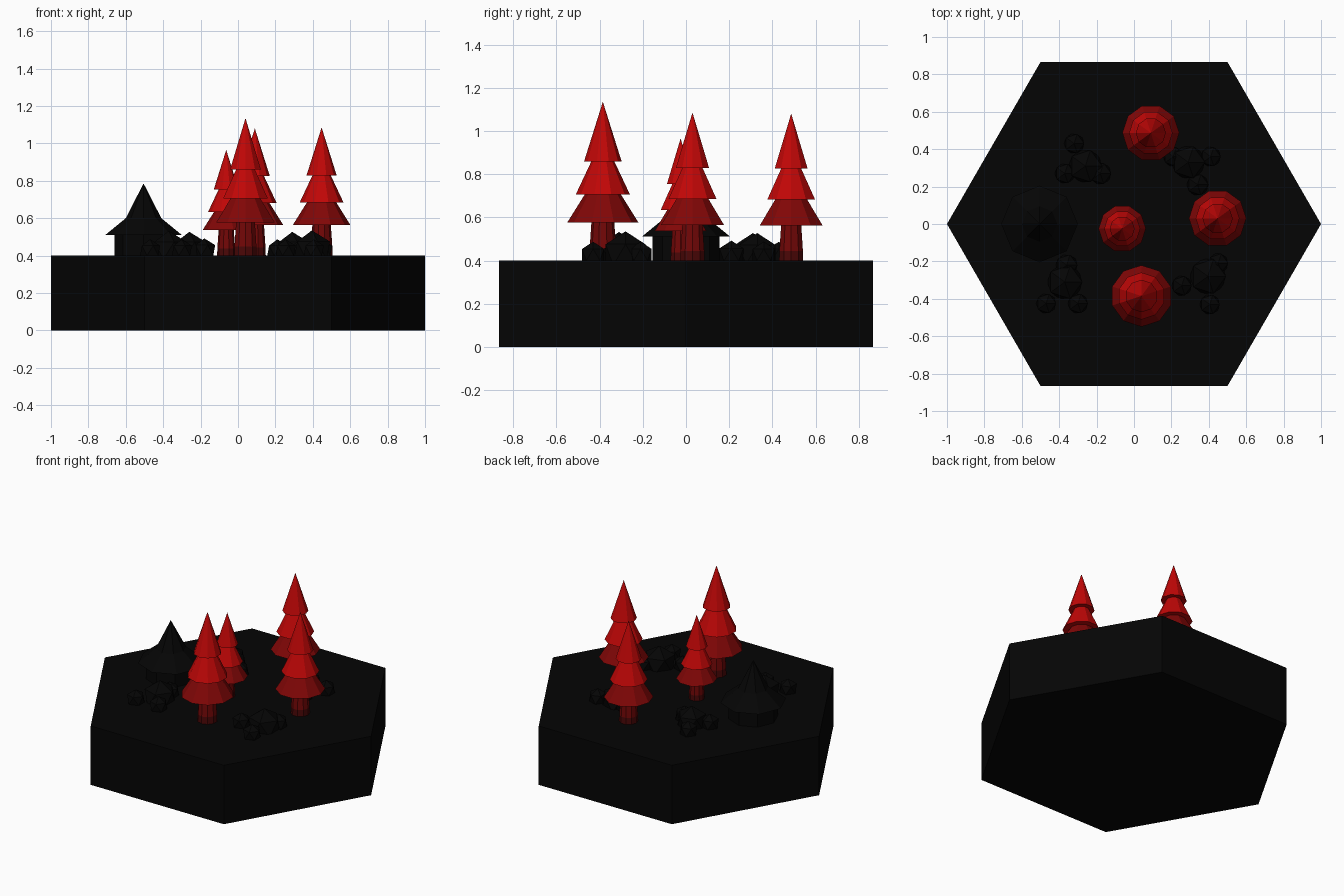
import bpy, bmesh, math
from mathutils import Matrix

cube = bpy.data.objects.get("Cube")
if cube:
    bpy.data.objects.remove(cube, do_unlink=True)


def material(name, rgb):
    m = bpy.data.materials.new(name)
    m.use_nodes = True
    m.diffuse_color = (*rgb, 1)
    bsdf = next(n for n in m.node_tree.nodes if n.type == 'BSDF_PRINCIPLED')
    bsdf.inputs["Base Color"].default_value = (*rgb, 1)
    return m


BLACK = material("near black", (0.0015, 0.0015, 0.0015))
RED = material("bright red", (0.53, 0.002, 0.002))
DEEP = material("deep red", (0.22, 0.002, 0.002))
TRUNK = material("dark trunk red", (0.17, 0.002, 0.002))
ROOT = material("darkest red", (0.07, 0.002, 0.002))


def add_object(name, bm, mats):
    mesh = bpy.data.meshes.new(name)
    bm.to_mesh(mesh)
    bm.free()
    for m in mats:
        mesh.materials.append(m)
    obj = bpy.data.objects.new(name, mesh)
    bpy.context.collection.objects.link(obj)
    return obj


def frustum(bm, x, y, z0, z1, r0, r1, sides=10, turn=90, mat=0):
    """Add a closed frustum (or cone when r1 is 0) standing on z0."""
    place = Matrix.Translation((x, y, (z0 + z1) / 2)) @ Matrix.Rotation(math.radians(turn), 4, 'Z')
    old = set(bm.faces)
    bmesh.ops.create_cone(bm, cap_ends=True, segments=sides, radius1=r0,
                          radius2=r1, depth=z1 - z0, matrix=place)
    for f in bm.faces:
        if f not in old:
            f.material_index = mat


GROUND = 0.4

# Hexagonal ground tile with corners at the left and right
bm = bmesh.new()
frustum(bm, 0, 0, 0, GROUND, 1, 1, sides=6)
add_object("ground_tile", bm, [BLACK])

# Trees: (bottom height, top height, bottom radius, top radius, material), per unit of tree height
TREE_PARTS = [
    (0.00, 0.065, 0.086, 0.084, 3),
    (0.065, 0.30, 0.084, 0.068, 2),
    (0.24, 0.43, 0.224, 0.105, 1),
    (0.415, 0.64, 0.171, 0.065, 0),
    (0.625, 1.00, 0.118, 0.0, 0),
]


def tree(name, x, y, height, turn=90):
    bm = bmesh.new()
    for z0, z1, r0, r1, mat in TREE_PARTS:
        frustum(bm, x, y, GROUND + z0 * height, GROUND + z1 * height,
                r0 * height, r1 * height, turn=turn, mat=mat)
    add_object(name, bm, [RED, DEEP, TRUNK, ROOT])


tree("front_tree", 0.04, -0.385, 0.735, turn=0)
tree("left_tree", 0.447, 0.03, 0.685)
tree("back_tree", 0.09, 0.487, 0.68)
tree("middle_tree", -0.063, -0.025, 0.565)

# Round hut with a flared pointed roof
HX, HY = -0.505, 0.0
bm = bmesh.new()
frustum(bm, HX, HY, GROUND, 0.53, 0.155, 0.155, sides=8)
add_object("hut_wall", bm, [BLACK])
bm = bmesh.new()
frustum(bm, HX, HY, 0.51, 0.60, 0.205, 0.095, sides=8)
frustum(bm, HX, HY, 0.60, 0.786, 0.095, 0, sides=8)
add_object("hut_roof", bm, [BLACK])

# Bush clusters: one large faceted ball ringed by smaller ones
CLUSTERS = {
    "back_right_bushes": [(-.26, .31, .1), (-.32, .43, .06), (-.18, .27, .065), (-.37, .27, .06)],
    "back_left_bushes": [(.29, .33, .1), (.41, .36, .06), (.34, .21, .065), (.21, .36, .06)],
    "front_left_bushes": [(.395, -.28, .108), (.45, -.21, .06), (.405, -.43, .06), (.255, -.33, .06)],
    "front_right_bushes": [(-.37, -.31, .105), (-.36, -.22, .065), (-.47, -.425, .06), (-.30, -.425, .06)],
}
for name, balls in CLUSTERS.items():
    bm = bmesh.new()
    for x, y, r in balls:
        bmesh.ops.create_icosphere(bm, subdivisions=1, radius=r,
                                   matrix=Matrix.Translation((x, y, GROUND + 0.027)))
    add_object(name, bm, [BLACK])
